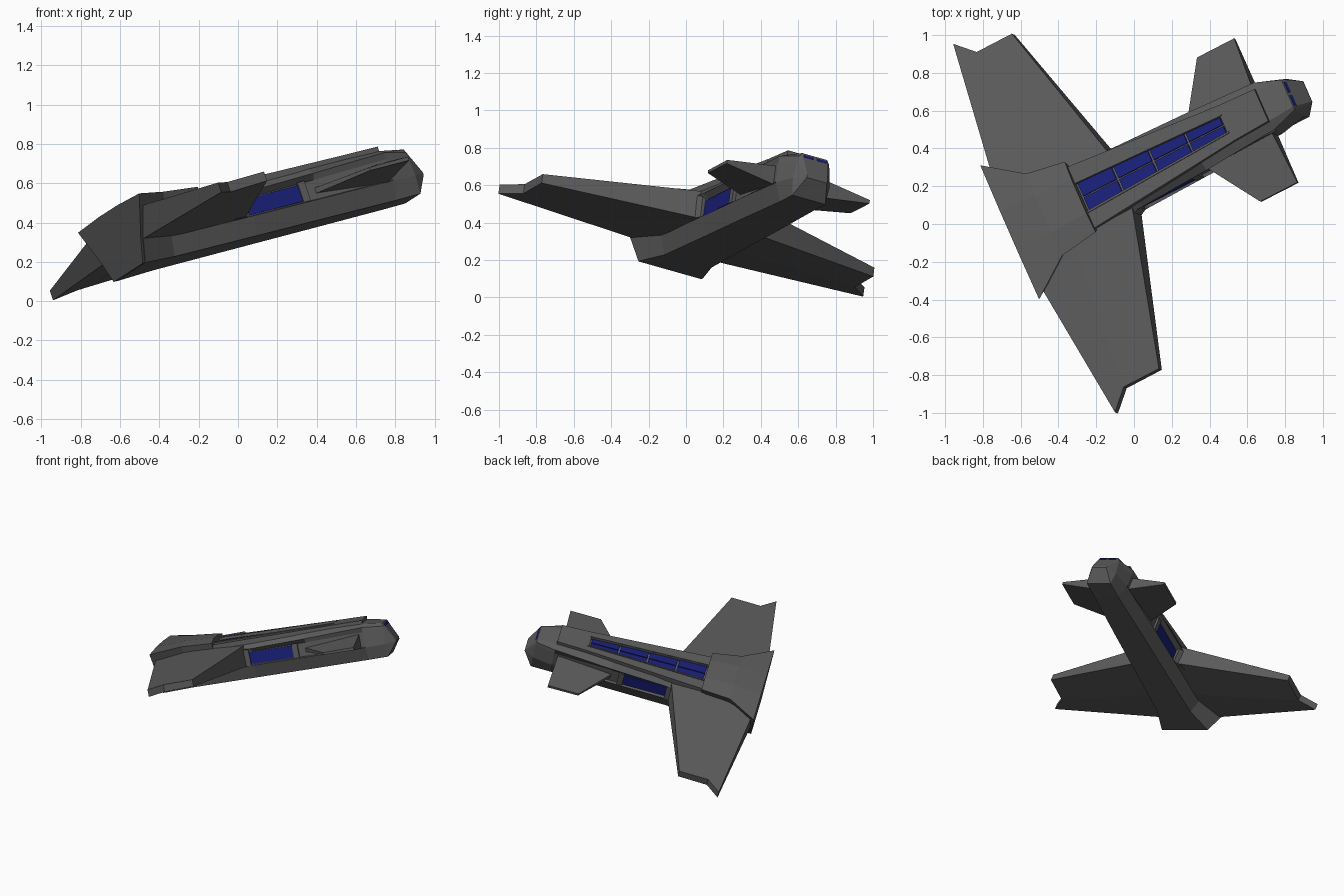
import bpy, bmesh
from mathutils import Vector, Matrix

# Ship frame: X = right span, Y = forward, Z = up, banked and climbing in the world
S = Vector((0.389, -0.886, 0.25)).normalized()
F = Vector((0.867, 0.445, 0.2245))
F = (F - F.dot(S) * S).normalized()
U = S.cross(F)
M = Matrix.Translation((-0.52, -0.025, 0.30)) @ Matrix((S, F, U)).transposed().to_4x4()


def paint(name, rgb):
    m = bpy.data.materials.new(name)
    m.diffuse_color = (*rgb, 1)
    return m


glass = paint("blue_glass", (0.010, 0.014, 0.19))
hull = paint("dark_grey_hull", (0.105, 0.105, 0.105))


def loft(name, loops, mat=hull, flip=1):
    """Skin a row of equal-length point loops, cap the ends with quad strips."""
    bm = bmesh.new()
    rows = [[bm.verts.new((x * flip, y, z)) for x, y, z in lp] for lp in loops]
    n = len(rows[0])
    for a, b in zip(rows, rows[1:]):
        for i in range(n):
            j = (i + 1) % n
            bm.faces.new((a[i], a[j], b[j], b[i]))
    for r in (rows[0], rows[-1]):
        for i in range(n // 2 - 1):
            bm.faces.new((r[i], r[i + 1], r[n - 2 - i], r[n - 1 - i]))
    bmesh.ops.recalc_face_normals(bm, faces=bm.faces)
    bm.transform(M)
    me = bpy.data.meshes.new(name)
    bm.to_mesh(me)
    bm.free()
    ob = bpy.data.objects.new(name, me)
    bpy.context.collection.objects.link(ob)
    me.materials.append(mat)
    return ob


def ring(y, half):
    """Symmetric cross-section from right-hand (x, z) points, bottom to top."""
    return [(x, y, z) for x, z in half] + [(-x, y, z) for x, z in reversed(half)]


def slab(name, outline, z0, z1, mat=hull, flip=1):
    return loft(name, [[(x, y, z) for x, y in outline] for z in (z0, z1)], mat, flip)


# Fuselage: bottom edge, chine, side channel (two points), shoulder, roof edge
loft("fuselage", [
    ring(-0.08, [(.19, -.142), (.26, -.02), (.26, 0), (.25, .10), (.25, .13), (.15, .13)]),
    ring(0.116, [(.14, -.142), (.175, -.04), (.175, -.03), (.18, .06), (.20, .12), (.17, .13)]),
    ring(0.60, [(.125, -.142), (.168, -.045), (.148, -.04), (.148, .055), (.18, .08), (.15, .127)]),
    ring(1.00, [(.115, -.142), (.158, -.045), (.14, -.04), (.14, .06), (.165, .09), (.12, .127)]),
    ring(1.43, [(.10, -.142), (.14, -.045), (.14, -.04), (.14, .07), (.14, .105), (.09, .127)]),
    ring(1.575, [(.10, -.14), (.11, -.045), (.11, -.04), (.095, .06), (.088, .085), (.075, .105)]),
    ring(1.645, [(.06, -.046), (.062, -.042), (.062, -.04), (.062, -.038), (.062, -.035), (.06, -.03)]),
])

# Flared roof and flat stern
loft("tail_roof", [
    ring(0.33, [(.08, .05), (.18, .10), (.21, .165), (.10, .185)]),
    ring(0.115, [(.12, -.12), (.17, -.03), (.245, .18), (.11, .20)]),
    ring(-0.095, [(.19, -.142), (.26, -.02), (.40, .18), (.12, .19)]),
])

# Nose end of the raised deck
slab("deck_front", [(-.106, 1.20), (.106, 1.20), (.095, 1.43), (-.095, 1.43)], .10, .15)

for side, word in ((1, "right"), (-1, "left")):
    # Main wing with notched tip, thick at the root
    loft(word + "_wing", [
        [(.14, .56, .11), (.14, .20, .14), (.14, -.09, .15),
         (.14, -.09, -.03), (.14, .20, -.045), (.14, .56, -.045)],
        [(1.0, .317, .04), (1.0, .10, .035), (1.10, 0, .03),
         (1.10, 0, -.022), (1.0, .10, -.018), (1.0, .317, -.01)],
    ], flip=side)

    # Fairing ahead of the wing root
    loft(word + "_wing_fairing", [
        [(.13, .48, -.045), (.22, .48, -.045), (.22, .48, .10), (.13, .48, .11)],
        [(.13, .58, -.045), (.168, .58, -.045), (.172, .58, .07), (.13, .58, .10)],
    ], flip=side)

    # Canard wedge
    loft(word + "_canard", [
        [(.12, 1.40, .06), (.12, .98, .02), (.12, .98, -.01), (.12, 1.40, -.05)],
        [(.43, 1.408, .012), (.43, 1.18, .008), (.43, 1.18, -.008), (.43, 1.408, -.008)],
    ], flip=side)

    # Side window set in the channel, with a post in front of it
    loft(word + "_side_window", [
        [(x, .58, -.035), (x, .90, -.035), (x, .90, .052), (x, .58, .052)]
        for x in (.12, .152)], glass, side)
    loft(word + "_window_post", [
        [(x, .90, -.042), (x, .94, -.042), (x, .94, .065), (x, .90, .065)]
        for x in (.12, .160)], flip=side)

    # Deck side panel and raised inner rail, leaving the window well open
    slab(word + "_deck_side", [(.082, .30), (.185, .30), (.106, 1.21), (.047, 1.21)],
         .10, .15, flip=side)
    slab(word + "_deck_rail", [(.082, .32), (.094, .32), (.057, 1.21), (.047, 1.21)],
         .13, .157, flip=side)

    # Roof panes, four per side, tapering forward
    for i in range(4):
        a = .34 + i * .216
        b = a + .204
        wa, wb = (.081 - .036 * (y - .34) / .86 for y in (a, b))
        slab(f"{word}_roof_pane_{i + 1}",
             [(.004, a), (wa, a), (wb, b), (.004, b)], .11, .138, glass, side)

    # Windscreen slit on the steep nose face
    loft(word + "_windscreen", [
        [(.008, 1.580 + d, .096), (.07, 1.580 + d, .096),
         (.07, 1.588 + d, .080), (.008, 1.588 + d, .080)]
        for d in (-.02, .002)], glass, side)
